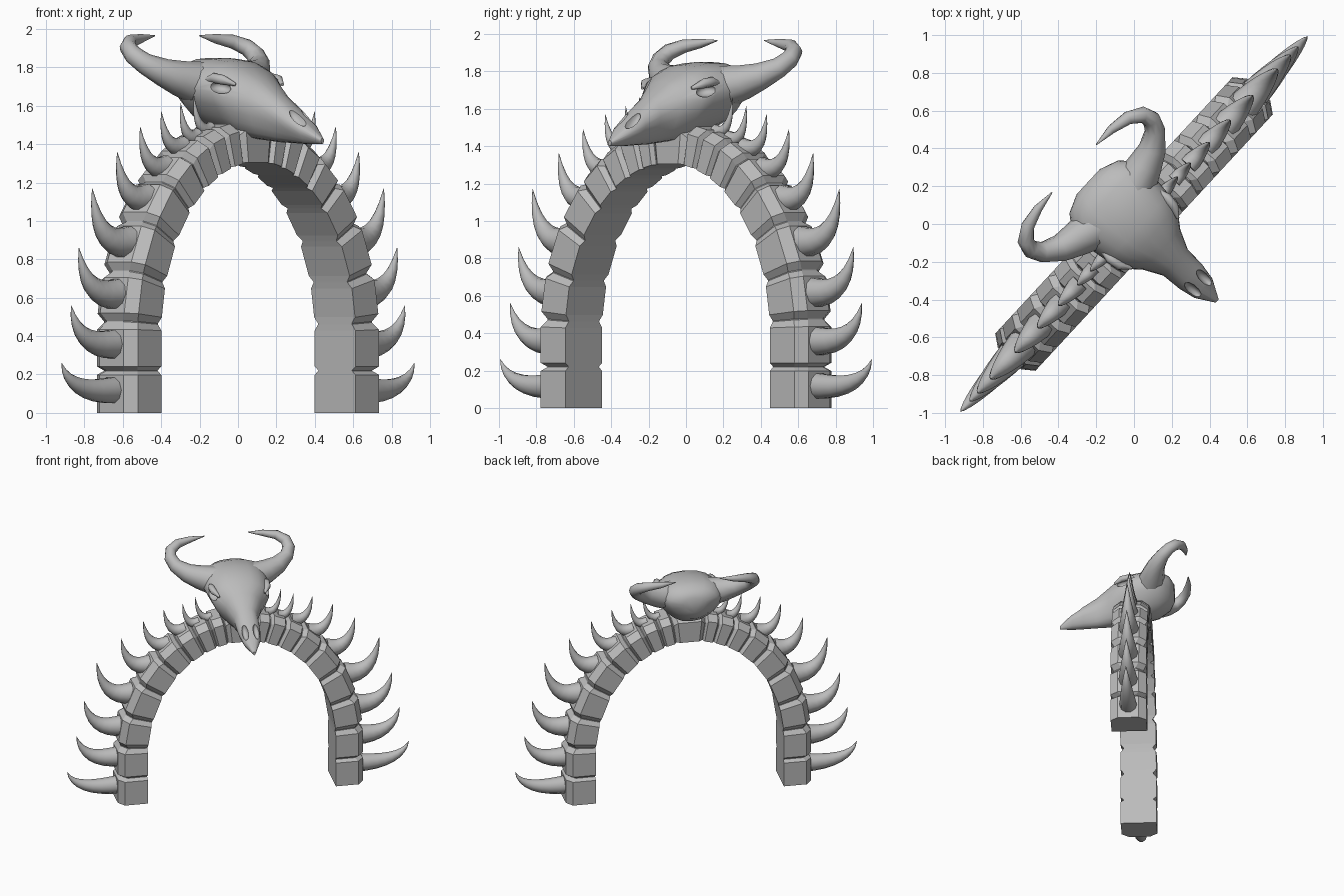
import bpy, bmesh
from math import sin, cos, pi, radians
from mathutils import Vector

# Remove the default object
cube = bpy.data.objects.get("Cube")
if cube:
    bpy.data.objects.remove(cube, do_unlink=True)

TURN = radians(47.2)   # the whole gate stands on a diagonal
DEPTH = 0.145          # half thickness of the arch

bone = bpy.data.materials.new("bone grey")
bone.use_nodes = True
bone.diffuse_color = (0.5, 0.5, 0.5, 1)
bone.node_tree.nodes["Principled BSDF"].inputs["Base Color"].default_value = (0.5, 0.5, 0.5, 1)


def loft(name, rings, smooth=None):
    """Skin closed rings of points, cap both ends, and turn onto the diagonal."""
    bm = bmesh.new()
    loops = [[bm.verts.new(p) for p in ring] for ring in rings]
    n = len(loops[0])
    for a, b in zip(loops, loops[1:]):
        for i in range(n):
            j = (i + 1) % n
            bm.faces.new((a[i], a[j], b[j], b[i]))
    bm.faces.new(loops[0])
    bm.faces.new(loops[-1])
    bmesh.ops.recalc_face_normals(bm, faces=bm.faces)
    mesh = bpy.data.meshes.new(name)
    bm.to_mesh(mesh)
    bm.free()
    mesh.materials.append(bone)
    ob = bpy.data.objects.new(name, mesh)
    ob.rotation_euler.z = TURN
    bpy.context.collection.objects.link(ob)
    if smooth:
        shade(ob, smooth)
    return ob


def shade(ob, angle):
    bpy.ops.object.select_all(action='DESELECT')
    ob.select_set(True)
    bpy.context.view_layer.objects.active = ob
    bpy.ops.object.shade_smooth_by_angle(angle=radians(angle))


def tube(name, path, radii, sides=10):
    """Tapered round tube along a path of points."""
    path = [Vector(p) for p in path]
    rings, side = [], None
    for k, p in enumerate(path):
        d = (path[min(k + 1, len(path) - 1)] - path[max(k - 1, 0)]).normalized()
        ref = side or (Vector((0, 1, 0)) if abs(d.y) < 0.9 else Vector((0, 0, 1)))
        side = (ref - d * ref.dot(d)).normalized()
        other = d.cross(side)
        rings.append([p + radii[k] * (cos(2 * pi * i / sides) * side + sin(2 * pi * i / sides) * other)
                      for i in range(sides)])
    return loft(name, rings, 50)


# Arch: straight feet, then an ellipse; every stone has sloped ends meeting in a groove
def arch_point(t, rx, rz):
    """t below 0 runs down the straight foot, 0 to 180 goes over the ellipse."""
    if t < 0:
        return -rx, 0.4 + t / 100
    if t > 180:
        return rx, 0.4 - (t - 180) / 100
    a = radians(t)
    return -rx * cos(a), 0.4 + rz * sin(a)


def section(t, cut):
    (ix, iz), (ox, oz) = arch_point(t, 0.745, 0.91), arch_point(t, 0.97, 1.12)
    at = lambda f, y: (ix + (ox - ix) * f, y, iz + (oz - iz) * f)
    h, top = DEPTH - cut, 1 - cut / 0.22
    half = [at(0, h), at(top - 0.2, h), at(top, h - 0.06)]
    return half + [(x, -y, z) for x, y, z in reversed(half)]


joints = [-40, -18, 4, 18, 33, 47, 58, 67, 75, 82]
joints += [180 - j for j in reversed(joints)]
rings = []
for a, b in zip(joints, joints[1:]):
    slope = min(2.2, (b - a) * 0.16)
    if a > joints[0]:
        rings.append(section(a + 0.15, 0.025))
    rings.append(section(a + (slope if a > joints[0] else 0), 0))
    rings.append(section(b - (slope if b < joints[-1] else 0), 0))
    if b < joints[-1]:
        rings.append(section(b - 0.15, 0.025))
loft("stone_arch", rings)

# Spikes: base x, base z, tip x, tip z, base radius
spikes = [(0.93, 0.12, 1.353, 0.26, 0.072), (0.93, 0.36, 1.28, 0.56, 0.08),
          (0.91, 0.62, 1.22, 0.86, 0.083), (0.84, 0.89, 1.118, 1.17, 0.085),
          (0.70, 1.12, 0.926, 1.36, 0.075), (0.55, 1.28, 0.75, 1.49, 0.062),
          (0.42, 1.39, 0.588, 1.57, 0.052), (0.31, 1.44, 0.44, 1.615, 0.042),
          (0.21, 1.48, 0.34, 1.66, 0.036)]
for side, label in ((1, "left"), (-1, "right")):
    for n, (bx, bz, tx, tz, r) in enumerate(spikes, 1):
        start, tip = Vector((bx, 0, bz)), Vector((tx, 0, tz))
        bend = Vector((bx + 0.85 * (tx - bx), 0, bz - 0.03))
        path, radii = [], []
        for k in range(9):
            f = k / 8
            p = start * (1 - f) ** 2 + bend * 2 * f * (1 - f) + tip * f * f
            path.append((p.x * side, 0, p.z))
            radii.append(r * (1 - f ** 1.2) ** 0.95 + 0.001)
        tube(f"{label}_spike_{n}", path, radii)

# Skull: lofted from back of head to snout tip (forward distance, top, bottom, half width)
stations = [(-0.33, 1.77, 1.64, 0.09), (-0.29, 1.82, 1.57, 0.19), (-0.2, 1.85, 1.51, 0.265),
            (-0.08, 1.85, 1.47, 0.255), (0.03, 1.835, 1.45, 0.24), (0.11, 1.80, 1.43, 0.22),
            (0.2, 1.745, 1.42, 0.145), (0.3, 1.665, 1.41, 0.095), (0.41, 1.585, 1.405, 0.088),
            (0.5, 1.52, 1.40, 0.07), (0.6, 1.43, 1.40, 0.012)]
SIDES = 20
rings = []
for fwd, top, bottom, wide in stations:
    ring = []
    for i in range(SIDES):
        a = 2 * pi * i / SIDES
        c, s = cos(a), sin(a)
        x = wide * abs(c) ** 0.8 * (1 if c > 0 else -1) * (1 if s > -0.01 else 1 + 0.3 * s)
        mid = bottom + (top - bottom) * 0.58
        z = mid + s * ((top - mid) if s > 0 else (mid - bottom))
        ring.append((x, -fwd, z))
    rings.append(ring)
skull = loft("skull", rings)


# Eye sockets and nostrils hollowed out of the skull
def hollow(x, fwd, z, size, roll):
    bpy.ops.mesh.primitive_ico_sphere_add(subdivisions=2, radius=1)
    cutter = bpy.context.object
    cutter.name = "hollow_cutter"
    cutter.hide_render = True
    c, s = cos(TURN), sin(TURN)
    cutter.location = (c * x + s * fwd, s * x - c * fwd, z)
    cutter.scale = size
    cutter.rotation_euler = (roll, 0, TURN)
    cutter.data.materials.append(bone)
    mod = skull.modifiers.new("hollow", 'BOOLEAN')
    mod.operation, mod.solver, mod.object = 'DIFFERENCE', 'EXACT', cutter
    bpy.context.view_layer.objects.active = skull
    bpy.ops.object.modifier_apply(modifier=mod.name)
    bpy.data.objects.remove(cutter, do_unlink=True)


for side in (1, -1):
    hollow(side * 0.225, 0.08, 1.695, (0.06, 0.06, 0.032), 0.2)
    hollow(side * 0.045, 0.47, 1.54, (0.026, 0.07, 0.04), 0.6)
shade(skull, 40)

# Brow ridges and horns, mirrored
horn = [(0.16, -0.14, 1.72, 0.115), (0.27, -0.17, 1.745, 0.093), (0.36, -0.2, 1.775, 0.073),
        (0.44, -0.255, 1.82, 0.055), (0.468, -0.31, 1.865, 0.049), (0.455, -0.36, 1.905, 0.044),
        (0.39, -0.405, 1.935, 0.036), (0.285, -0.428, 1.95, 0.024), (0.172, -0.432, 1.965, 0.003)]
for side, label in ((1, "left"), (-1, "right")):
    tube(f"{label}_horn", [(side * x, -f, z) for x, f, z, r in horn], [r for *_, r in horn])
    tube(f"{label}_brow", [(side * 0.215, 0.03, 1.735), (side * 0.22, -0.03, 1.745),
                           (side * 0.213, -0.09, 1.735), (side * 0.18, -0.15, 1.71)],
         [0.012, 0.026, 0.026, 0.008], 8)
